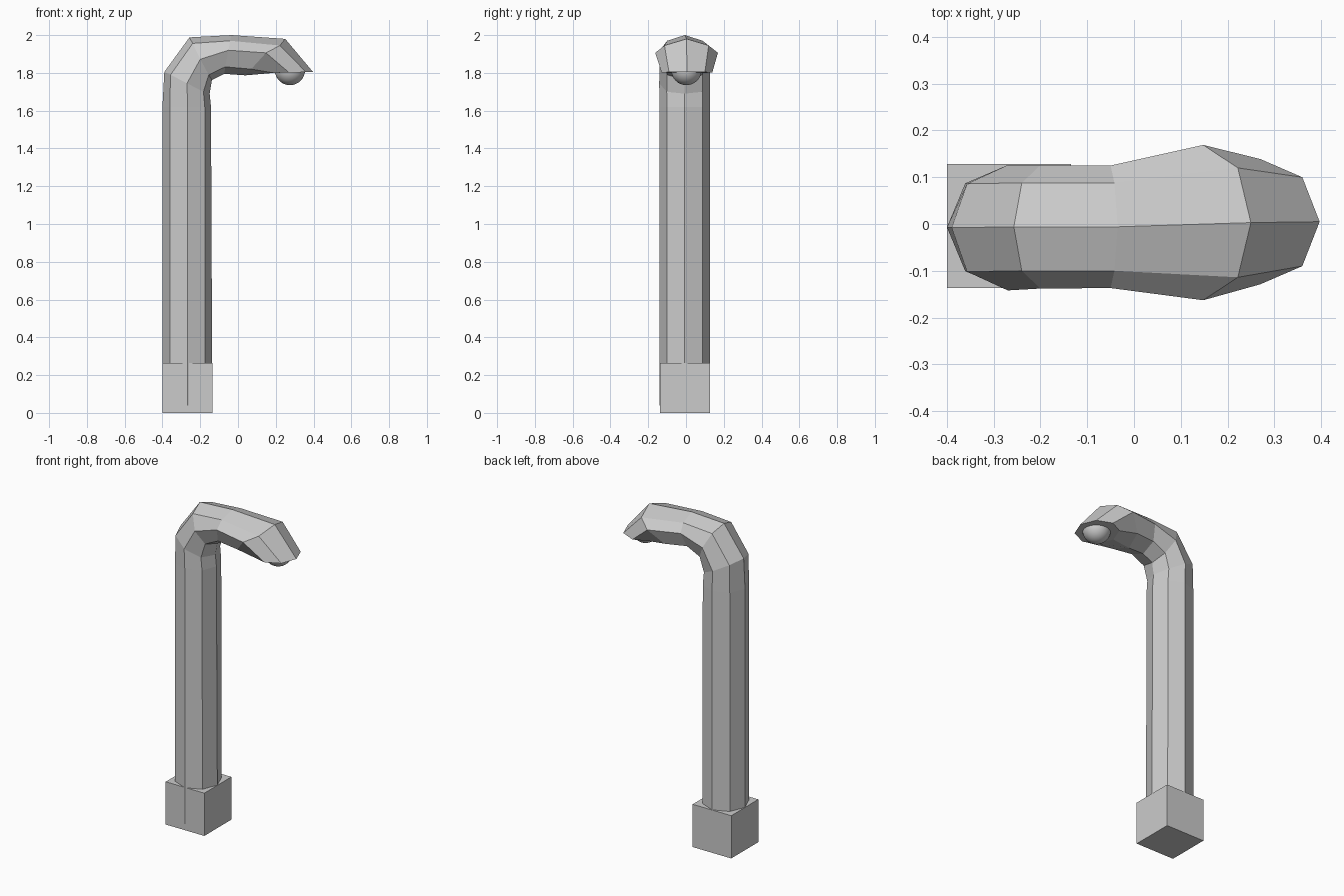
import bpy, bmesh


def mesh_object(name, bm):
    bmesh.ops.recalc_face_normals(bm, faces=bm.faces)
    me = bpy.data.meshes.new(name)
    bm.to_mesh(me)
    bm.free()
    ob = bpy.data.objects.new(name, me)
    bpy.context.collection.objects.link(ob)
    return ob


# Base block
bpy.ops.mesh.primitive_cube_add(size=0.265, location=(-0.2675, -0.0045, 0.1325))
bpy.context.object.name = "base_block"

# Eight-sided post, bend and lamp head. Each section: centre y, half widths of
# the side corners, then (x, z) from the outer corner to the inner corner.
POST_X = (-0.40, -0.361, -0.267, -0.173, -0.136)
sections = [
    (-0.007, 0.094, 0.133, 0.094, [(x, 0.04) for x in POST_X]),
    (-0.007, 0.094, 0.133, 0.094, [(x, 1.62) for x in (-0.40, -0.361, -0.267, -0.176, -0.143)]),
    (-0.008, 0.094, 0.134, 0.094, [(-0.39, 1.805), (-0.357, 1.79), (-0.27, 1.745), (-0.183, 1.70), (-0.15, 1.69)]),
    (-0.006, 0.094, 0.132, 0.094, [(-0.257, 1.988), (-0.24, 1.956), (-0.2, 1.872), (-0.155, 1.79), (-0.138, 1.762)]),
    (-0.006, 0.094, 0.131, 0.094, [(-0.035, 2.0), (-0.042, 1.97), (-0.05, 1.92), (-0.068, 1.832), (-0.072, 1.795)]),
    (0.003, 0.117, 0.166, 0.11, [(0.25, 1.98), (0.222, 1.945), (0.148, 1.906), (0.07, 1.82), (0.04, 1.787)]),
    (0.005, 0.095, 0.134, 0.095, [(0.397, 1.805), (0.36, 1.804), (0.27, 1.802), (0.19, 1.80), (0.155, 1.798)]),
]
bm = bmesh.new()
rings = []
for cy, a, b, c, prof in sections:
    widths = (0, a, b, c, 0)
    half = [(x, w, z) for (x, z), w in zip(prof, widths)]
    loop = half + [(x, -w, z) for x, w, z in half[3:0:-1]]
    rings.append([bm.verts.new((x, cy + y, z)) for x, y, z in loop])
for r, s in zip(rings, rings[1:]):
    for i in range(8):
        j = (i + 1) % 8
        bm.faces.new((r[i], r[j], s[j], s[i]))
bm.faces.new(rings[0])
bm.faces.new(rings[-1])
mesh_object("lamp_post", bm)

# Round bulb under the head
bpy.ops.mesh.primitive_uv_sphere_add(segments=32, ring_count=16, radius=0.08,
                                     location=(0.275, 0.002, 1.815))
bulb = bpy.context.object
bulb.name = "bulb"
bpy.ops.object.shade_smooth()
